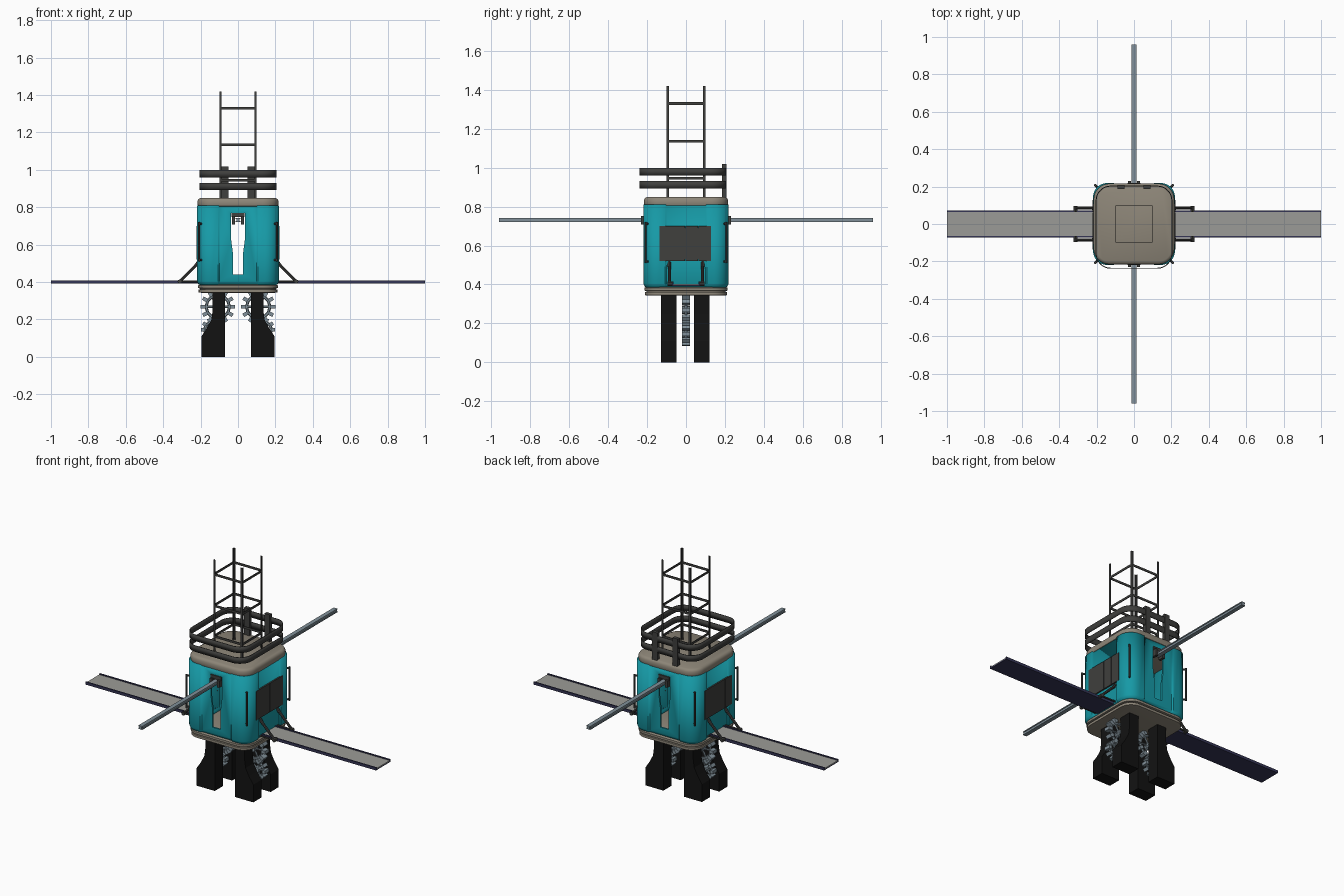
import bpy, bmesh
from math import pi, cos, sin
from mathutils import Vector

if "Cube" in bpy.data.objects:
    bpy.data.objects.remove(bpy.data.objects["Cube"])


def mat(name, c):
    m = bpy.data.materials.new(name)
    m.diffuse_color = (*c, 1)
    m.use_nodes = True
    m.node_tree.nodes["Principled BSDF"].inputs["Base Color"].default_value = m.diffuse_color
    return m


TEAL = mat("teal", (0.008, 0.32, 0.38))
BEIGE = mat("beige", (0.27, 0.24, 0.19))
DARK = mat("dark_metal", (0.05, 0.05, 0.047))
BLACK = mat("black", (0.006, 0.006, 0.006))
NAVY = mat("navy", (0.035, 0.035, 0.09))
DECK = mat("deck_grey", (0.33, 0.33, 0.31))
STEEL = mat("steel", (0.22, 0.28, 0.32))


def finish(name, bm, m, smooth=False):
    bmesh.ops.recalc_face_normals(bm, faces=bm.faces)
    me = bpy.data.meshes.new(name)
    bm.to_mesh(me)
    bm.free()
    me.materials.append(m)
    ob = bpy.data.objects.new(name, me)
    bpy.context.collection.objects.link(ob)
    bpy.ops.object.select_all(action='DESELECT')
    ob.select_set(True)
    bpy.context.view_layer.objects.active = ob
    if smooth:
        bpy.ops.object.shade_smooth_by_angle(angle=0.6)
    return ob


def add_box(bm, lo, hi):
    v = bmesh.ops.create_cube(bm, size=1)['verts']
    for p in v:
        p.co = Vector([(a + b) / 2 + c * (b - a) for a, b, c in zip(lo, hi, p.co)])


def add_rod(bm, a, b, r, n=8):
    a, b = Vector(a), Vector(b)
    d = b - a
    M = d.to_track_quat('Z', 'Y').to_matrix().to_4x4()
    M.translation = (a + b) / 2
    bmesh.ops.create_cone(bm, cap_ends=True, segments=n, radius1=r, radius2=r, depth=d.length, matrix=M)


def add_prism(bm, pts, axis, lo, hi):
    """Extrude a 2D (u, z) outline along x or y."""
    rings = [[bm.verts.new((u, t, z) if axis == 'y' else (t, u, z)) for u, z in pts] for t in (lo, hi)]
    for r in rings:
        bm.faces.new(r)
    n = len(pts)
    for i in range(n):
        j = (i + 1) % n
        bm.faces.new((rings[0][i], rings[0][j], rings[1][j], rings[1][i]))


def rounded(hx, hy, r, step=0):
    """Rounded rectangle outline; step recesses the middle of each side."""
    pts = []
    for k in range(4):
        a0 = k * pi / 2
        cx = (hx - r) * (1 if k in (0, 3) else -1)
        cy = (hy - r) * (1 if k < 2 else -1)
        pts += [Vector((cx + r * cos(a0 + i * pi / 16), cy + r * sin(a0 + i * pi / 16))) for i in range(9)]
        if step:
            n = Vector((cos(a0 + pi / 2), sin(a0 + pi / 2)))
            t = Vector((-n.y, n.x))
            h = hy if k % 2 == 0 else hx
            for u, d in ((-.108, 0), (-.1, step), (.1, step), (.108, 0)):
                pts.append(n * (h - d) + t * u)
    return pts


def loft(bm, sections, hx, hy, r, cy=0, cap=True, step=0):
    """Stack rounded rectangles given as (z, inset)."""
    rings = [[bm.verts.new((p.x, p.y + cy, z)) for p in rounded(hx - s, hy - s, max(r - s, .01), step)]
             for z, s in sections]
    for a, b in zip(rings, rings[1:]):
        for i in range(len(a)):
            j = (i + 1) % len(a)
            bm.faces.new((a[i], a[j], b[j], b[i]))
    if cap:
        bm.faces.new(rings[0])
        bm.faces.new(rings[-1])


# Hollow cabin with a keyhole-like slot through front and back
bm = bmesh.new()
loft(bm, [(.38, .02), (.39, .006), (.405, 0), (.81, 0)], .219, .219, .075, cap=False, step=.007)
cabin = finish("cabin", bm, TEAL, True)
bm = bmesh.new()
half = [(.028, .44), (.028, .56), (.037, .63), (.037, .77)]
add_prism(bm, half + [(-u, z) for u, z in reversed(half)], 'y', -.4, .4)
cutter = finish("slot_cutter", bm, DARK)
cutter.hide_render = True
bpy.context.view_layer.objects.active = cabin
s = cabin.modifiers.new("wall", 'SOLIDIFY')
s.thickness, s.offset = .012, -1
b = cabin.modifiers.new("slot", 'BOOLEAN')
b.object, b.solver = cutter, 'EXACT'
for name in ("wall", "slot"):
    bpy.ops.object.modifier_apply(modifier=name)
bpy.data.objects.remove(cutter)

# Roof and floor slabs
bm = bmesh.new()
loft(bm, [(.8, .012), (.806, .002), (.815, 0), (.835, 0), (.845, .006), (.85, .016)], .216, .216, .085)
finish("roof", bm, BEIGE, True)
bm = bmesh.new()
loft(bm, [(.342, .02), (.345, .004), (.36, .004), (.362, .012), (.366, .012), (.368, 0), (.382, 0), (.388, .012)],
     .214, .214, .08)
finish("floor_slab", bm, BEIGE, True)

# Guard rails on two rear posts
for i, z in enumerate((.893, .96)):
    bm = bmesh.new()
    loft(bm, [(z, 0), (z + .038, 0)], .205, .222, .08, cy=-.017, cap=False)
    rail = finish(f"guard_rail_{i}", bm, DARK, True)
    m = rail.modifiers.new("thickness", 'SOLIDIFY')
    m.thickness = .005
bm = bmesh.new()
for x in (-.07, .07):
    add_box(bm, (x - .018, .186, .845), (x + .018, .208, 1.018))
finish("rail_posts", bm, DARK)

# Lattice mast of thin flat strips
bm = bmesh.new()
H, W, T = .1, .013, .004
for sx in (-1, 1):
    for sy in (-1, 1):
        xs, ys = sorted((sx * H, sx * (H - W))), sorted((sy * H, sy * (H - T)))
        add_box(bm, (xs[0], ys[0], .85), (xs[1], ys[1], 1.42))
        xs, ys = sorted((sx * H, sx * (H - T))), sorted((sy * H, sy * (H - W)))
        add_box(bm, (xs[0], ys[0], .85), (xs[1], ys[1], 1.42))
for z in (.945, 1.135, 1.33):
    for s in (-1, 1):
        t = sorted((s * H, s * (H - T)))
        add_box(bm, (-H, t[0], z - .007), (H, t[1], z + .007))
        add_box(bm, (t[0], -H, z - .007), (t[1], H, z + .007))
finish("mast", bm, DARK)

# Corner grab handles
bm = bmesh.new()
for sx in (-1, 1):
    for sy in (-1, 1):
        p = .208
        add_rod(bm, (sx * p, sy * p, .51), (sx * p, sy * p, .72), .006)
        for z in (.518, .712):
            add_rod(bm, (sx * .187, sy * .187, z), (sx * p, sy * p, z), .006)
finish("grab_handles", bm, DARK, True)

for s, side in ((-1, "front"), (1, "back")):
    # Long boom and its bracket
    bm = bmesh.new()
    ys = sorted((s * .2, s * .96))
    add_box(bm, (-.013, ys[0], .72), (.013, ys[1], .726))
    add_box(bm, (-.013, ys[0], .736), (.013, ys[1], .742))
    add_box(bm, (-.009, ys[0], .726), (.009, ys[1], .736))
    finish(side + "_boom", bm, STEEL)
    bm = bmesh.new()
    ys = sorted((s * .195, s * .231))
    for x in (-.025, .025):
        add_box(bm, (x - .008, ys[0], .708), (x + .008, ys[1], .752))
    ys = sorted((s * .195, s * .218))
    add_box(bm, (-.036, ys[0], .748), (.036, ys[1], .77))
    finish(side + "_boom_bracket", bm, DARK)

for s, side in ((-1, "left"), (1, "right")):
    # Side ramp: dark tray with lips and grey deck
    bm = bmesh.new()
    xs = sorted((s * .2, s))
    add_box(bm, (xs[0], -.07, .392), (xs[1], .07, .398))
    for y in (-.067, .067):
        add_box(bm, (xs[0], y - .004, .392), (xs[1], y + .004, .409))
    finish(side + "_ramp_tray", bm, NAVY)
    bm = bmesh.new()
    add_box(bm, (xs[0], -.063, .397), (xs[1], .063, .403))
    finish(side + "_ramp_deck", bm, DECK)
    # Struts with end pivots
    bm = bmesh.new()
    for y in (-.085, .085):
        add_rod(bm, (s * .205, y, .515), (s * .225, y, .49), .009)
        add_rod(bm, (s * .21, y, .505), (s * .312, y, .403), .008)
        sy = 1 if y > 0 else -1
        add_rod(bm, (s * .312, y - sy * .02, .403), (s * .312, y + sy * .01, .403), .011)
        add_rod(bm, (s * .2, y, .403), (s * .312, y, .403), .005)
    finish(side + "_struts", bm, DARK, True)
    # Side panel of four slats
    bm = bmesh.new()
    xs = sorted((s * .205, s * .221))
    for i in range(4):
        y = -.135 + i * .0665
        add_box(bm, (xs[0], y, .52), (xs[1], y + .0645, .70))
    xs = sorted((s * .205, s * .217))
    add_box(bm, (xs[0], -.13, .53), (xs[1], .125, .69))
    finish(side + "_side_panel", bm, DARK)
    # Splayed feet
    bm = bmesh.new()
    foot = [(.07, 0), (.195, 0), (.195, .11), (.165, .155), (.142, .2), (.135, .25), (.135, .345), (.07, .345)]
    for y in (-.088, .082):
        add_prism(bm, [(s * u, z) for u, z in foot], 'y', y - .04, y + .04)
    finish(side + "_legs", bm, BLACK)
    # Toothed wheels under the floor
    bm = bmesh.new()
    for cx, cz, r, n in ((.108, .268, .092, 12), (.137, .145, .062, 10)):
        c = Vector((s * cx, 0, cz))
        add_rod(bm, c + Vector((0, -.02, 0)), c + Vector((0, .02, 0)), .02, 10)
        for i in range(n):
            a, a2 = 2 * pi * i / n, 2 * pi * (i + 1) / n
            d, d2 = Vector((cos(a), 0, sin(a))), Vector((cos(a2), 0, sin(a2)))
            add_rod(bm, c + d * r * .68, c + d2 * r * .68, .008, 6)
            if i % 2 == 0:
                add_rod(bm, c, c + d * r * .7, .006, 6)
            if cz + d.z * r < .35:
                t = Vector((-d.z, 0, d.x)) * .01
                q = [c + d * r * .7 - t, c + d * r - t, c + d * r + t, c + d * r * .7 + t]
                add_prism(bm, [(p.x, p.z) for p in q], 'y', -.02, .02)
    finish(side + "_toothed_wheels", bm, STEEL)
